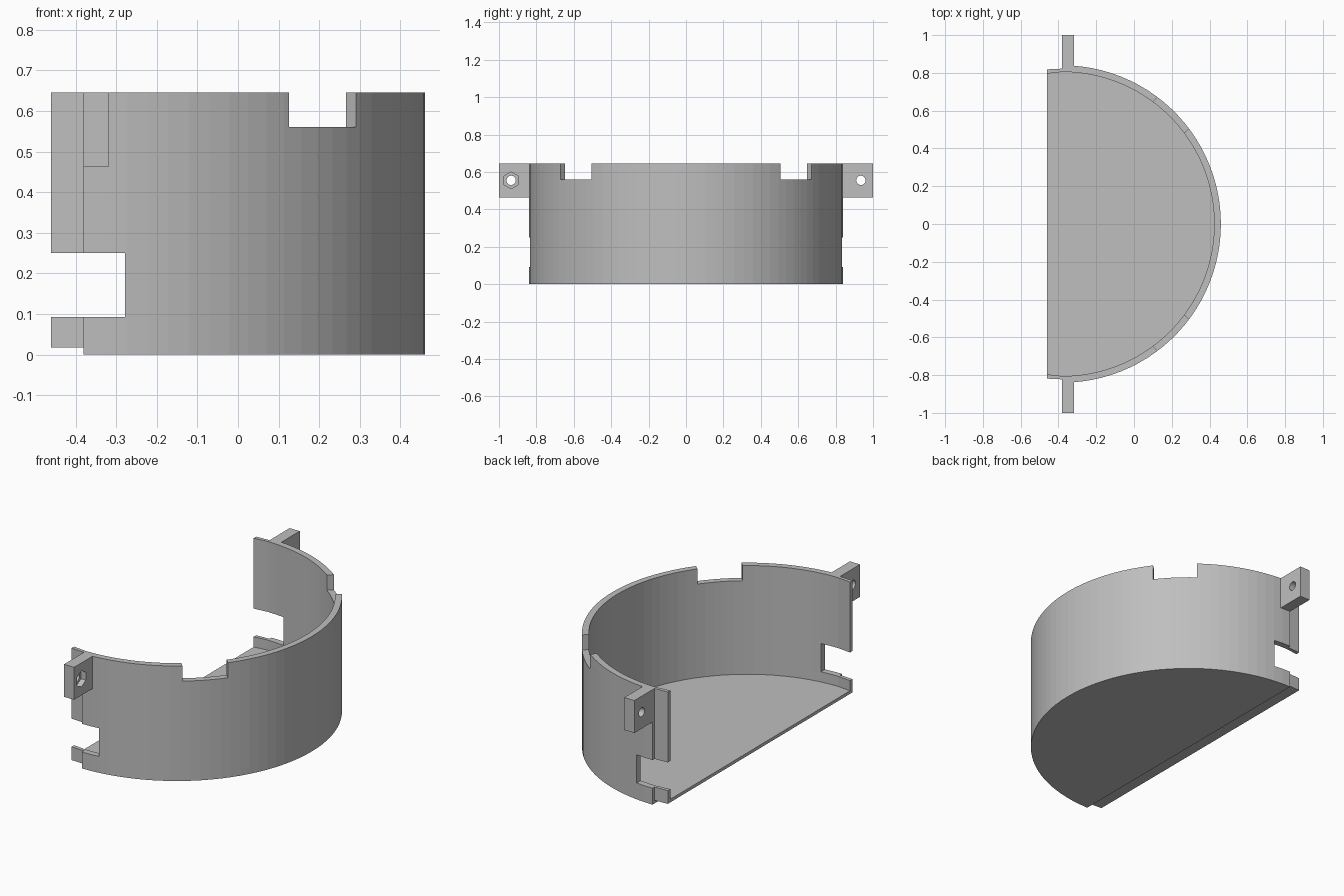
import bpy
import bmesh
import math
from mathutils import Matrix, Vector

default = bpy.data.objects.get("Cube")
if default:
    bpy.data.objects.remove(default, do_unlink=True)

# Main dimensions
CX = -0.38            # centre of the round wall
BACK = -0.46          # open edge of the stepped lip
R_OUT, R_LIP, R_IN = 0.84, 0.8225, 0.805
HEIGHT, FLOOR = 0.645, 0.035
SEGMENTS = 50

grey = bpy.data.materials.new("plain grey")
grey.use_nodes = True
color = (0.52, 0.52, 0.52, 1)
grey.diffuse_color = color
grey.node_tree.nodes["Principled BSDF"].inputs["Base Color"].default_value = color


def finish(name, bm):
    bmesh.ops.recalc_face_normals(bm, faces=bm.faces)
    mesh = bpy.data.meshes.new(name)
    bm.to_mesh(mesh)
    bm.free()
    mesh.materials.append(grey)
    obj = bpy.data.objects.new(name, mesh)
    bpy.context.collection.objects.link(obj)
    return obj


def half_disc(name, radius, x_min, z0, z1):
    """Extruded half circle, carried on round the arc as far as x_min."""
    sweep = math.pi / 2
    step = math.pi / SEGMENTS
    angles = [-sweep + i * step for i in range(SEGMENTS + 1)]
    if x_min < CX:
        extra = math.asin((CX - x_min) / radius)
        angles = [-sweep - extra] + angles + [sweep + extra]
    bm = bmesh.new()
    ring = [bm.verts.new((CX + radius * math.cos(a), radius * math.sin(a), z0))
            for a in angles]
    face = bm.faces.new(ring)
    grown = bmesh.ops.extrude_face_region(bm, geom=[face])["geom"]
    top = [v for v in grown if isinstance(v, bmesh.types.BMVert)]
    bmesh.ops.translate(bm, verts=top, vec=(0, 0, z1 - z0))
    return finish(name, bm)


def box(name, low, high, transform=Matrix()):
    low, high = Vector(low), Vector(high)
    bm = bmesh.new()
    place = Matrix.Translation((low + high) / 2) @ Matrix.Diagonal((*(high - low), 1))
    bmesh.ops.create_cube(bm, size=1, matrix=transform @ place)
    return finish(name, bm)


def rod(name, sides, radius, x0, x1, y, z):
    """Prism lying along x, with a corner pointing along y."""
    bm = bmesh.new()
    place = (Matrix.Translation(((x0 + x1) / 2, y, z))
             @ Matrix.Rotation(math.pi / 2, 4, "Y") @ Matrix.Rotation(math.pi / 2, 4, "Z"))
    bmesh.ops.create_cone(bm, cap_ends=True, segments=sides, radius1=radius,
                          radius2=radius, depth=x1 - x0, matrix=place)
    return finish(name, bm)


def combine(target, tool, operation):
    mod = target.modifiers.new(tool.name, "BOOLEAN")
    mod.operation, mod.solver, mod.object = operation, "EXACT", tool
    bpy.context.view_layer.objects.active = target
    bpy.ops.object.modifier_apply(modifier=mod.name)
    bpy.data.objects.remove(tool, do_unlink=True)


# Half-round shell with a stepped mating lip
shell = half_disc("half_round_housing", R_OUT, CX, 0, HEIGHT)
combine(shell, half_disc("mating_lip", R_LIP, BACK, 0.0175, HEIGHT), "UNION")

# Bolt tabs on both sides
TAB_X, TAB_Z, BOLT_Y, BOLT_Z = -0.317, 0.463, 0.935, 0.555
for side in (-1, 1):
    ys = sorted((side * 0.81, side))
    combine(shell, box("bolt_tab", (CX, ys[0], TAB_Z), (TAB_X, ys[1], HEIGHT)), "UNION")

# Hollow interior above the floor
combine(shell, half_disc("cavity", R_IN, BACK - 0.1, FLOOR, 1), "DIFFERENCE")

# Side windows, open toward the lip
combine(shell, box("window", (-0.6, -1.2, 0.092), (-0.278, 1.2, 0.25)), "DIFFERENCE")

# Rim notches and bolt holes
for side in (-1, 1):
    turn = Matrix.Translation((CX, 0, 0)) @ Matrix.Rotation(side * math.pi / 4, 4, "Z")
    combine(shell, box("rim_notch", (0.6, -0.117, 0.56), (1, 0.117, 0.8), turn), "DIFFERENCE")
    combine(shell, rod("bolt_hole", 24, 0.025, -0.5, -0.2, side * BOLT_Y, BOLT_Z), "DIFFERENCE")

# Hexagonal nut pocket in the front tab
combine(shell, rod("nut_pocket", 6, 0.045, TAB_X - 0.03, -0.2, -BOLT_Y, BOLT_Z), "DIFFERENCE")
